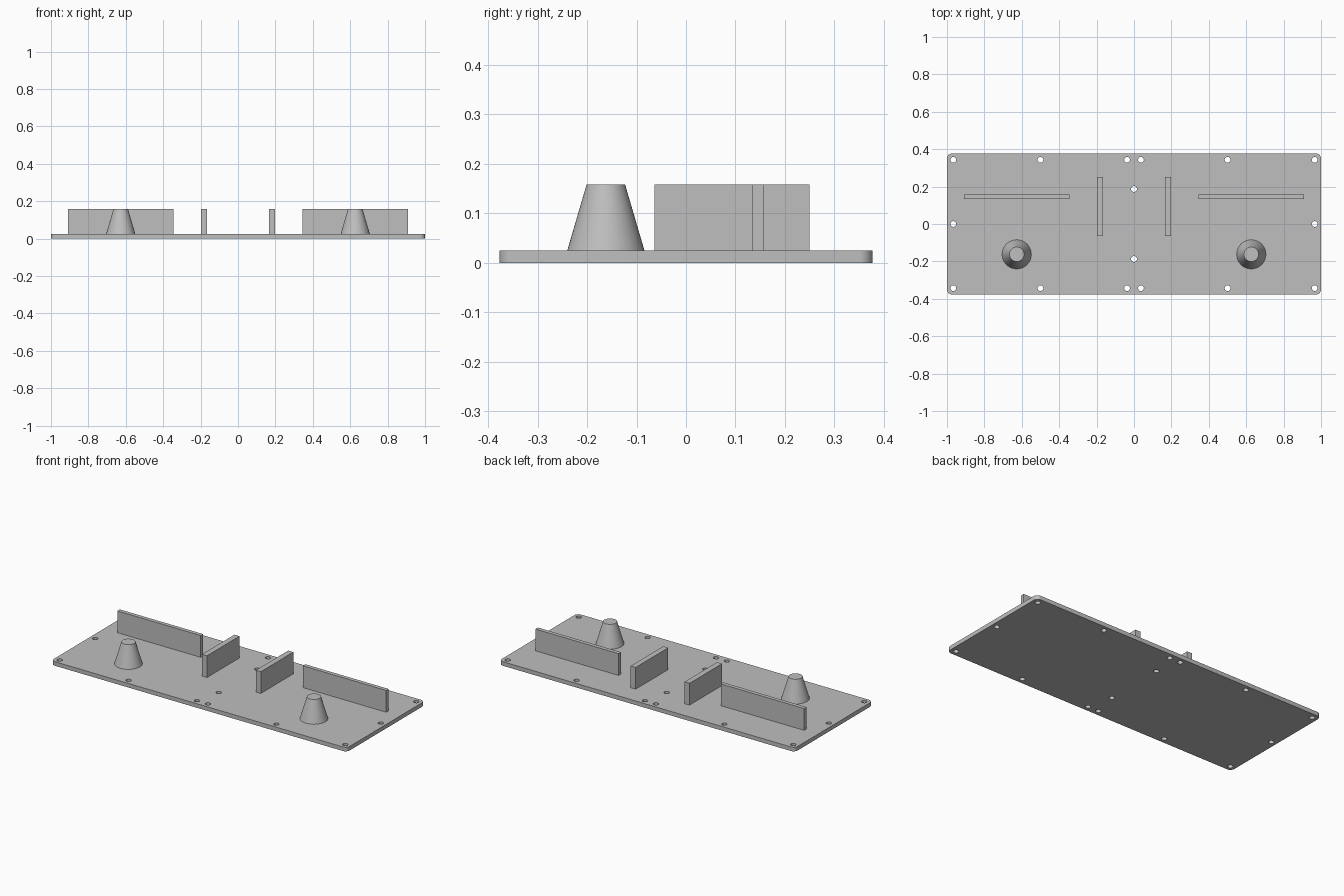
import bpy, bmesh
from mathutils import Matrix, Vector

cube = bpy.data.objects.get("Cube")
if cube:
    bpy.data.objects.remove(cube, do_unlink=True)

PLATE_TOP, PART_TOP = 0.025, 0.158

grey = bpy.data.materials.new("plain grey")
grey.use_nodes = True
grey.diffuse_color = (0.52, 0.52, 0.52, 1)
grey.node_tree.nodes["Principled BSDF"].inputs["Base Color"].default_value = (0.52, 0.52, 0.52, 1)


def make_object(name, bm):
    mesh = bpy.data.meshes.new(name)
    bm.to_mesh(mesh)
    bm.free()
    mesh.materials.append(grey)
    obj = bpy.data.objects.new(name, mesh)
    bpy.context.collection.objects.link(obj)
    return obj


def activate(obj):
    bpy.ops.object.select_all(action='DESELECT')
    obj.select_set(True)
    bpy.context.view_layer.objects.active = obj


def add_box(bm, low, high):
    low, high = Vector(low), Vector(high)
    matrix = Matrix.Translation((low + high) / 2) @ Matrix.Diagonal((*(high - low), 1))
    bmesh.ops.create_cube(bm, size=1, matrix=matrix)


def add_cone(bm, x, y, bottom, top, r1, r2, sides):
    bmesh.ops.create_cone(bm, cap_ends=True, segments=sides, radius1=r1, radius2=r2,
                          depth=top - bottom,
                          matrix=Matrix.Translation((x, y, (bottom + top) / 2)))


# Base plate with rounded vertical corners
bm = bmesh.new()
add_box(bm, (-1, -0.377, 0), (1, 0.377, PLATE_TOP))
corners = [e for e in bm.edges if abs(e.verts[0].co.z - e.verts[1].co.z) > 0.01]
bmesh.ops.bevel(bm, geom=corners, offset=0.027, segments=8, profile=0.5, affect='EDGES')
plate = make_object("base_plate", bm)

# Screw holes: two long rows, one at each end, two on the centre line
holes = [(sx * x, sy * 0.343) for x in (0.037, 0.5, 0.966) for sx in (-1, 1) for sy in (-1, 1)]
holes += [(-0.966, 0), (0.966, 0), (0, 0.187), (0, -0.187)]
bm = bmesh.new()
for x, y in holes:
    add_cone(bm, x, y, -0.05, 0.1, 0.0155, 0.0155, 24)
cutter = make_object("hole_cutter", bm)
cutter.hide_render = True
cut = plate.modifiers.new("screw_holes", 'BOOLEAN')
cut.operation = 'DIFFERENCE'
cut.solver = 'EXACT'
cut.object = cutter
activate(plate)
bpy.ops.object.modifier_apply(modifier=cut.name)
bpy.data.objects.remove(cutter, do_unlink=True)
bpy.ops.object.shade_smooth_by_angle()

# Mirrored pairs of upright walls and tapered posts
for side, sign in (("left", 1), ("right", -1)):
    walls = {"long_wall": (0.345, 0.909, 0.133, 0.157),
             "centre_wall": (0.165, 0.199, -0.064, 0.25)}
    for name, (x1, x2, y1, y2) in walls.items():
        bm = bmesh.new()
        xs = sorted((sign * x1, sign * x2))
        add_box(bm, (xs[0], y1, PLATE_TOP), (xs[1], y2, PART_TOP))
        make_object(f"{side}_{name}", bm)

    bm = bmesh.new()
    add_cone(bm, sign * 0.627, -0.162, PLATE_TOP, PART_TOP, 0.078, 0.039, 48)
    post = make_object(f"{side}_tapered_post", bm)
    activate(post)
    bpy.ops.object.shade_smooth_by_angle()
